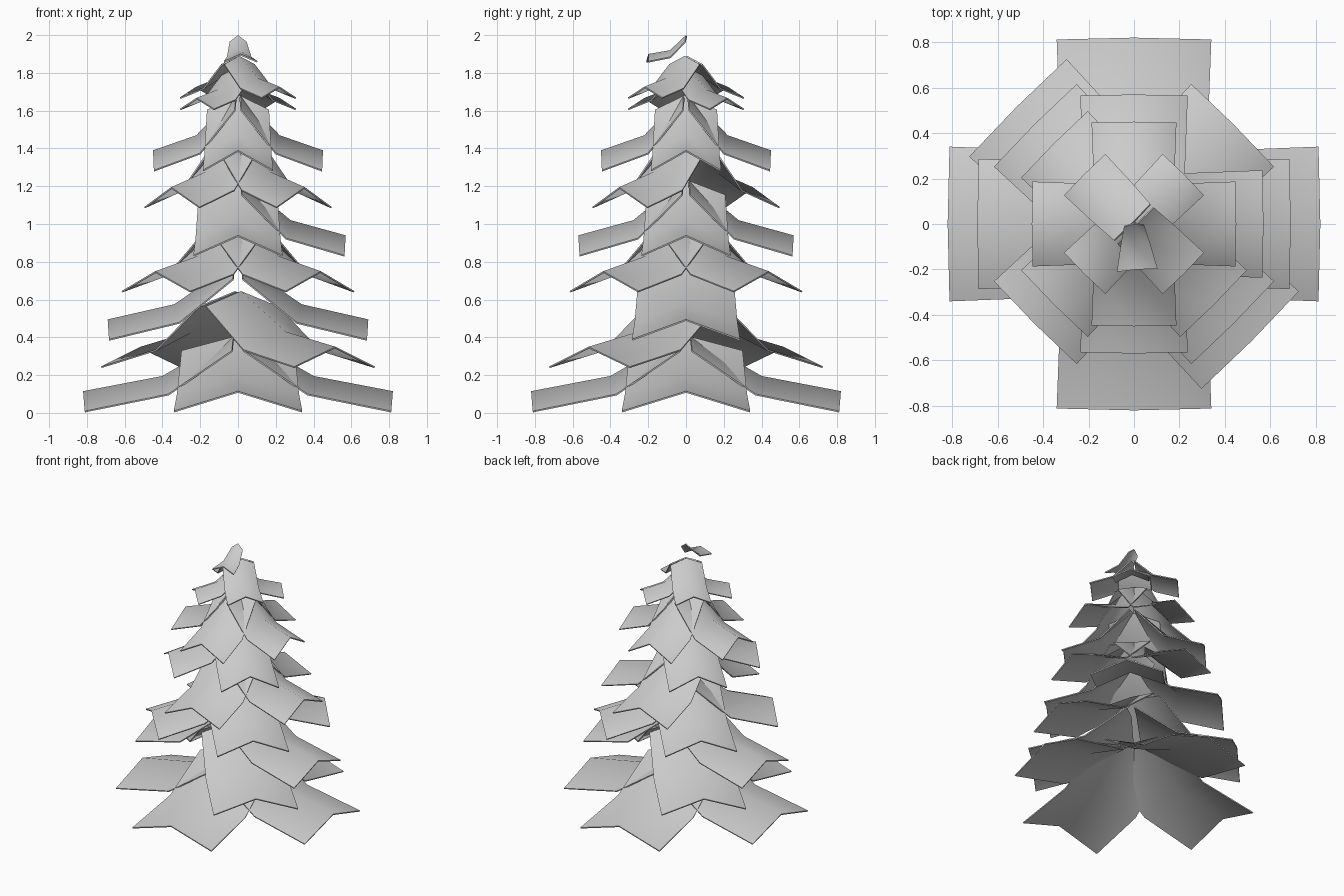
import bpy
import bmesh
from math import radians
from mathutils import Matrix

cube = bpy.data.objects.get("Cube")
if cube:
    bpy.data.objects.remove(cube)

# Single flat colour
grey = bpy.data.materials.new("pale_grey")
grey.use_nodes = True
grey.diffuse_color = (0.6, 0.6, 0.6, 1)
grey.node_tree.nodes["Principled BSDF"].inputs["Base Color"].default_value = (0.6, 0.6, 0.6, 1)

THICKNESS = 0.008


def make_branch(name, rows, angle):
    """Folded plate; rows are (ridge reach, edge reach, half width, ridge z, edge z)."""
    bm = bmesh.new()
    grid = []
    for ridge_r, edge_r, w, ridge_z, edge_z in rows:
        grid.append([bm.verts.new(co) for co in (
            (-w, -edge_r, edge_z), (0, -ridge_r, ridge_z), (w, -edge_r, edge_z))])
    for a, b in zip(grid, grid[1:]):
        for i in range(2):
            bm.faces.new((a[i], b[i], b[i + 1], a[i + 1]))
    bm.normal_update()
    bmesh.ops.solidify(bm, geom=bm.faces[:], thickness=THICKNESS)
    bmesh.ops.recalc_face_normals(bm, faces=bm.faces[:])
    bm.transform(Matrix.Rotation(radians(angle), 4, "Z"))
    mesh = bpy.data.meshes.new(name)
    bm.to_mesh(mesh)
    bm.free()
    mesh.materials.append(grey)
    obj = bpy.data.objects.new(name, mesh)
    bpy.context.collection.objects.link(obj)
    bpy.ops.object.select_all(action="DESELECT")
    obj.select_set(True)
    bpy.context.view_layer.objects.active = obj
    bpy.ops.object.shade_smooth_by_angle(angle=radians(70))


def make_tier(name, reach, z, angles, height=1.0):
    """Copies of one drooping branch round the axis; z is the height of its low corners."""
    w = 0.415 * reach
    rows = [
        (0.03 * reach, 0.04 * reach, 0.88 * w, z + 0.40 * height, z + 0.32 * height),
        (0.49 * reach, 0.45 * reach, 0.95 * w, z + 0.185 * height, z + 0.09 * height),
        (reach, 0.99 * reach, w, z + 0.105 * height, z),
    ]
    for angle in angles:
        make_branch(f"{name}_branch_{angle}", rows, angle)


# Straight tiers (0 is the front, 90 the model's left)
make_tier("straight_bottom", 0.82, 0.01, (0, 90, 180, 270))
make_tier("straight_lower", 0.69, 0.39, (90, 270))
make_tier("straight_middle", 0.57, 0.835, (0, 90, 180))
make_tier("straight_upper", 0.45, 1.285, (0, 90, 180, 270))

# Diagonal tiers between them
make_tier("diagonal_bottom", 0.73, 0.245, (45, 225))
make_tier("diagonal_lower", 0.62, 0.645, (45, 135, 225, 315))
make_tier("diagonal_middle", 0.50, 1.09, (45, 225, 315))
make_tier("crown_low", 0.31, 1.61, (135, 315), 0.55)
make_tier("crown_high", 0.31, 1.67, (45, 225), 0.55)

# Small leaf at the tip
make_branch("tip_leaf", [
    (0.0, 0.01, 0.045, 2.0, 1.965),
    (0.085, 0.09, 0.065, 1.92, 1.885),
    (0.2, 0.205, 0.09, 1.9, 1.862),
], 4)
